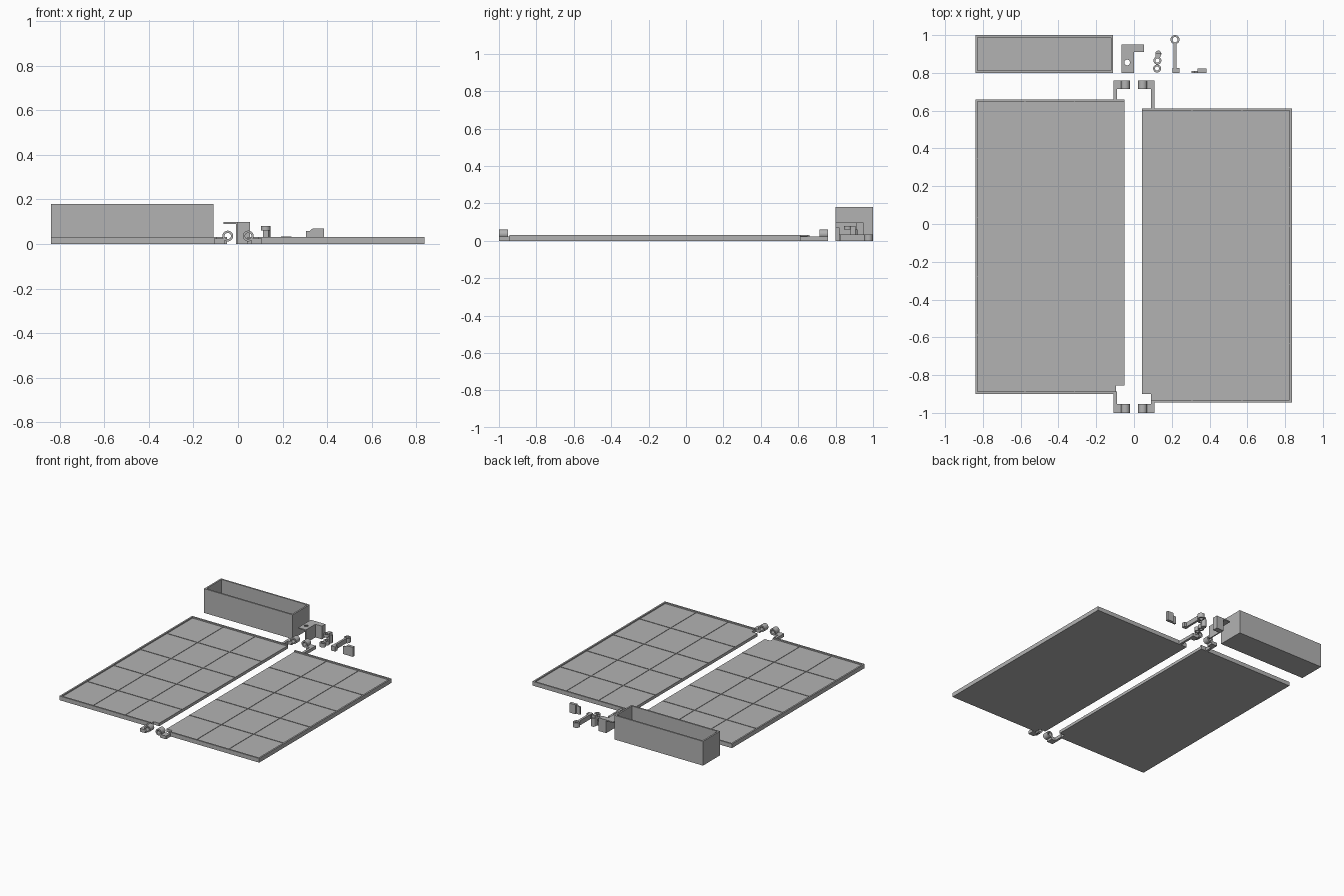
import bpy, math
from mathutils import Matrix

if "Cube" in bpy.data.objects:
    bpy.data.objects.remove(bpy.data.objects["Cube"])

grey = bpy.data.materials.new("light_grey")
grey.diffuse_color = (0.45, 0.45, 0.45, 1)
grey.use_nodes = True
grey.node_tree.nodes["Principled BSDF"].inputs["Base Color"].default_value = grey.diffuse_color
# Local frames: flat parts rise along z, upright parts run back along y
UPRIGHT = Matrix(((1, 0, 0, 0), (0, 0, 1, 0), (0, 1, 0, 0), (0, 0, 0, 1)))


def plate(name, loops, low, high, upright=False):
    """Extrude a profile (first loop) with holes (other loops)."""
    curve = bpy.data.curves.new(name, 'CURVE')
    curve.dimensions = '2D'
    curve.fill_mode = 'BOTH'
    curve.extrude = (high - low) / 2
    for loop in loops:
        s = curve.splines.new('POLY')
        s.points.add(len(loop) - 1)
        for p, (a, b) in zip(s.points, loop):
            p.co = (a, b, 0, 1)
        s.use_cyclic_u = True
    tmp = bpy.data.objects.new(name + "_outline", curve)
    bpy.context.collection.objects.link(tmp)
    dg = bpy.context.evaluated_depsgraph_get()
    mesh = bpy.data.meshes.new_from_object(tmp.evaluated_get(dg))
    bpy.data.objects.remove(tmp)
    mesh.transform(Matrix.Translation((0, 0, (low + high) / 2)))
    if upright:
        mesh.transform(UPRIGHT)
        mesh.flip_normals()
    mesh.materials.clear()
    mesh.materials.append(grey)
    for f in mesh.polygons:
        f.material_index = 0
    obj = bpy.data.objects.new(name, mesh)
    bpy.context.collection.objects.link(obj)
    return obj


def rect(x0, x1, y0, y1):
    return [(x0, y0), (x1, y0), (x1, y1), (x0, y1)]


def circle(x, y, r, n=28):
    return [(x + r * math.cos(2 * math.pi * i / n),
             y + r * math.sin(2 * math.pi * i / n)) for i in range(n)]


def box(name, x0, x1, y0, y1, z0, z1):
    return plate(name, [rect(min(x0, x1), max(x0, x1), y0, y1)], z0, z1)


def panel(side, s, inner, outer, notch, y0, y1, ny):
    """Shallow tray with a rim on three sides, cell ribs and two hinge arms."""
    t, floor = 0.012, 0.022
    base = [(s * notch, y0), (s * outer, y0), (s * outer, y1),
            (s * inner, y1), (s * inner, ny), (s * notch, ny)]
    rim = [(s * notch, y0), (s * outer, y0), (s * outer, y1), (s * inner, y1),
           (s * inner, y1 - t), (s * (outer - t), y1 - t),
           (s * (outer - t), y0 + t), (s * notch, y0 + t)]
    plate(side + "_panel_floor", [base], 0, floor)
    plate(side + "_panel_rim", [rim], 0, 0.031)
    # Thin ribs dividing the tray into cells
    for i in (1, 2):
        x = s * (inner + (outer - inner) * i / 3)
        box(side + "_long_rib", x - .002, x + .002, y0 + t, y1 - t, floor - .001, floor + .003)
    for i in range(1, 5):
        y = y0 + (y1 - y0) * i / 5
        box(side + "_cross_rib", s * inner, s * (outer - t), y - .002, y + .002,
            floor - .001, floor + .003)
    # Hinge arms, feet and knuckles at both ends
    for end, a0, a1, k0, k1 in (("rear", y1 - t, .76, .715, .76),
                                ("front", -1, y0 + t, -1, -.953)):
        box(f"{side}_{end}_hinge_arm", s * .09, s * .108, a0, a1, 0, .024)
        box(f"{side}_{end}_hinge_foot", s * .06, s * .108, k0, k1, 0, .024)
        c = s * .046
        plate(f"{side}_{end}_hinge_knuckle",
              [circle(c, .036, .024), circle(c, .036, .014)], k0, k1, True)


panel("left", -1, .05, .84, .095, -.90, .66, -.855)
panel("right", 1, .042, .836, .09, -.945, .612, -.90)

# Open storage box
plate("box_walls", [rect(-.84, -.11, .80, 1), rect(-.828, -.122, .812, .988)], 0, .18)
box("box_floor", -.828, -.122, .812, .988, 0, .012)

# Corner bracket with a drilled top flange
plate("bracket_flange", [rect(-.065, 0, .80, .95), circle(-.036, .855, .015)], .09, .098)
box("bracket_side", -.008, 0, .80, .95, 0, .098)
box("bracket_back", 0, .054, .91, .95, 0, .098)

# Small link with two eyes and a raised pin
plate("link_lower_eye", [circle(.122, .823, .021), circle(.122, .823, .011)], 0, .03)
plate("link_upper_eye", [circle(.124, .865, .021), circle(.124, .865, .011)], 0, .03)
plate("link_pin_stem", [circle(.129, .902, .016)], 0, .06)
plate("link_pin_cap", [circle(.124, .865, .021), circle(.124, .865, .011)], .06, .08)
plate("link_bar", [[(.112, .88), (.138, .88), (.145, .905), (.115, .905)]], 0, .08)

# Latch rod with an eye and a foot
plate("rod_eye", [circle(.217, .976, .024), circle(.217, .976, .014)], 0, .035)
box("rod_shaft", .208, .224, .81, .955, 0, .035)
box("rod_foot", .205, .240, .80, .826, 0, .035)

# Stepped latch plate standing upright
plate("latch_plate", [[(.305, 0), (.385, 0), (.385, .07), (.335, .07),
                       (.32, .058), (.305, .058)]], .80, .811, True)
plate("latch_block", [rect(.335, .385, 0, .07)], .811, .822, True)

# Soften only the round surfaces
for o in bpy.context.scene.objects:
    o.select_set(True)
    bpy.context.view_layer.objects.active = o
bpy.ops.object.shade_smooth_by_angle(angle=math.radians(30))
